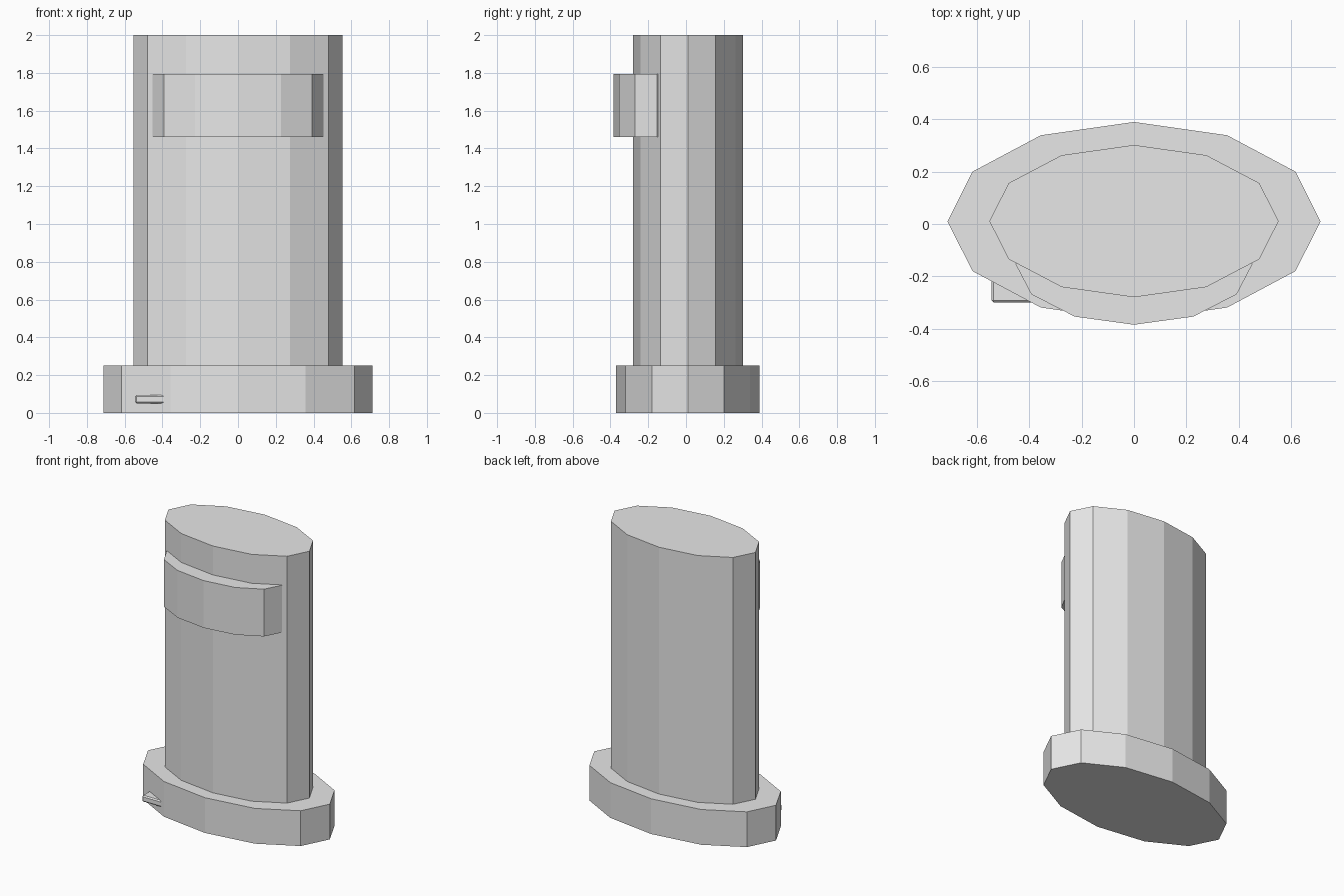
import bpy
from mathutils import Matrix

cube = bpy.data.objects.get("Cube")
if cube:
    bpy.data.objects.remove(cube, do_unlink=True)

grey = bpy.data.materials.new("plain grey")
grey.use_nodes = True
colour = (0.8, 0.8, 0.8, 1)
grey.diffuse_color = colour
grey.node_tree.nodes["Principled BSDF"].inputs["Base Color"].default_value = colour


def finish(obj, name):
    obj.name = name
    obj.data.materials.clear()
    obj.data.materials.append(grey)
    return obj


def oval_prism(name, rx, ry, y, z0, z1):
    """Twelve-sided flat-faced oval column between two heights."""
    bpy.ops.mesh.primitive_cylinder_add(vertices=12, radius=1, depth=1)
    obj = bpy.context.object
    obj.data.transform(Matrix.Translation((0, y, (z0 + z1) / 2))
                       @ Matrix.Diagonal((rx, ry, z1 - z0, 1)))
    return finish(obj, name)


# Plinth, upright body and the curved band set into its front
oval_prism("base", 0.713, 0.38, 0.01, 0, 0.25)
oval_prism("body", 0.553, 0.291, 0.011, 0.25, 2)
oval_prism("front_band", 0.453, 0.232, -0.153, 1.46, 1.795)

# Small tab poking out of the base at the front right
bpy.ops.mesh.primitive_cube_add(size=1)
tab = finish(bpy.context.object, "base_tab")
tab.data.transform(Matrix.Translation((-0.42, -0.2, 0.072))
                   @ Matrix.Diagonal((0.25, 0.2, 0.045, 1)))
bevel = tab.modifiers.new("soft_edges", "BEVEL")
bevel.width = 0.008
bevel.segments = 1
